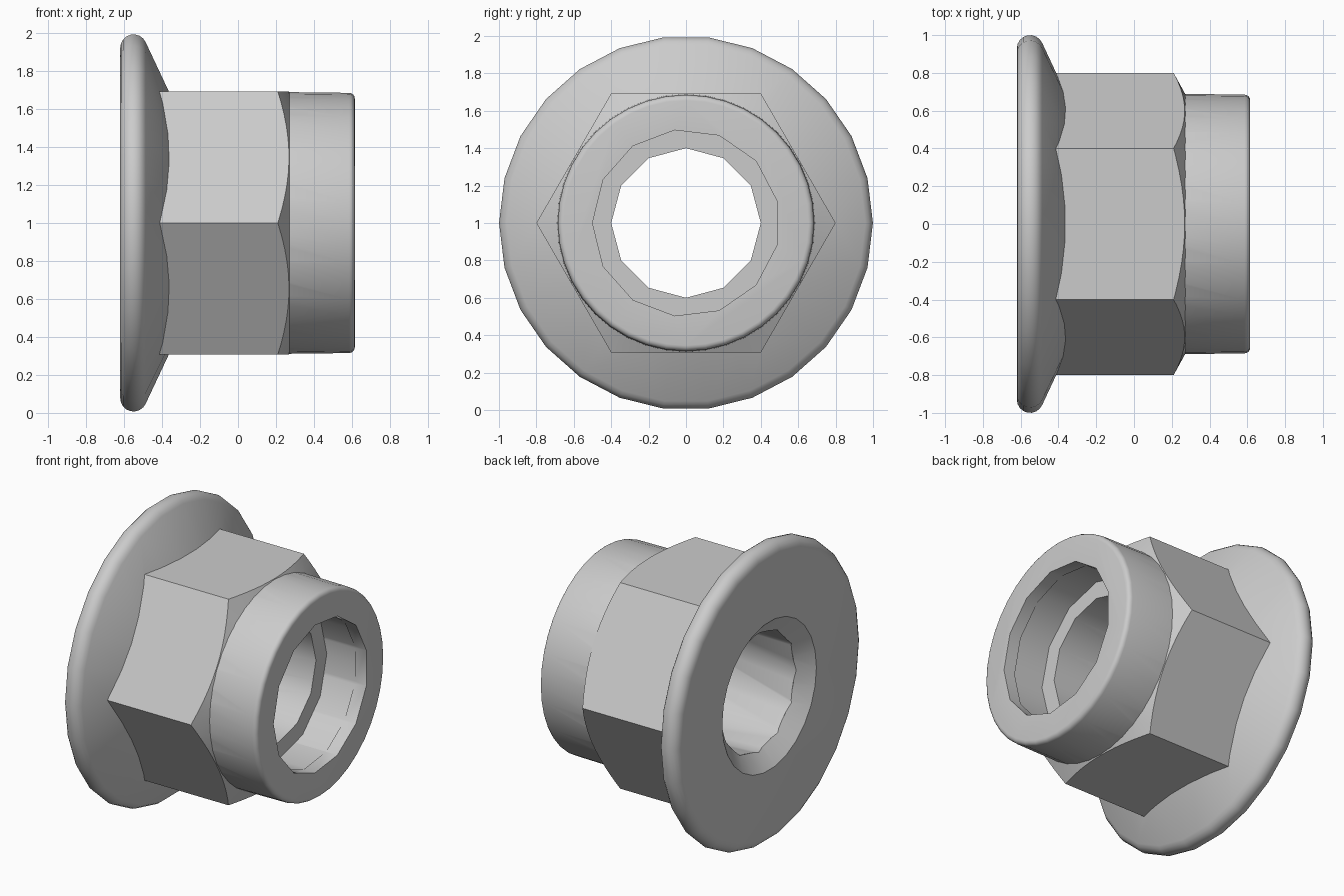
import bpy, bmesh
from math import sin, cos, pi, radians

cube = bpy.data.objects.get("Cube")
if cube:
    bpy.data.objects.remove(cube, do_unlink=True)

AXIS_Z = 1.0

steel = bpy.data.materials.new("grey_steel")
steel.use_nodes = True
colour = (0.6, 0.6, 0.6, 1)
steel.diffuse_color = colour
steel.node_tree.nodes["Principled BSDF"].inputs["Base Color"].default_value = colour


def lathe(name, profile, sides, start=pi):
    """Solid turned about the x axis from (x, radius) points, with closed ends."""
    bm = bmesh.new()
    rings = []
    for x, r in profile:
        angles = [start + 2 * pi * i / sides for i in range(sides)]
        rings.append([bm.verts.new((x, r * cos(a), AXIS_Z + r * sin(a))) for a in angles])
    for a, b in zip(rings, rings[1:]):
        for i in range(sides):
            j = (i + 1) % sides
            bm.faces.new((a[i], a[j], b[j], b[i]))
    bm.faces.new(rings[0])
    bm.faces.new(rings[-1])
    bmesh.ops.recalc_face_normals(bm, faces=bm.faces)
    mesh = bpy.data.meshes.new(name)
    bm.to_mesh(mesh)
    bm.free()
    mesh.materials.append(steel)
    obj = bpy.data.objects.new(name, mesh)
    bpy.context.collection.objects.link(obj)
    return obj


def combine(target, tool, operation):
    """Apply a boolean and discard the tool."""
    tool.hide_render = True
    mod = target.modifiers.new(operation.lower(), 'BOOLEAN')
    mod.operation = operation
    mod.solver = 'EXACT'
    mod.object = tool
    bpy.context.view_layer.objects.active = target
    bpy.ops.object.modifier_apply(modifier=mod.name)
    bpy.data.objects.remove(tool, do_unlink=True)


def arc(cx, cr, radius, a0, a1, steps):
    """Rounded corner in the (x, radius) plane, angles in degrees."""
    angles = [radians(a0 + (a1 - a0) * i / steps) for i in range(steps + 1)]
    return [(cx + radius * cos(a), cr + radius * sin(a)) for a in angles]


# Washer flange with a rounded rim and conical front
rim = arc(-0.55, 0.93, 0.07, 180, 24.6, 8)
nut = lathe("flange_nut", rim + [(-0.3, 0.56)], 26)

# Hexagonal body with its front corners turned to a cone
hexagon = lathe("hex_body", [(-0.56, 0.8), (0.28, 0.8)], 6)
chamfer = lathe("hex_chamfer", [(-0.6, 0.9), (0.155, 0.9), (0.281, 0.67)], 64)
combine(hexagon, chamfer, 'INTERSECT')
combine(nut, hexagon, 'UNION')

# Round locking collar
collar = [(0.0, 0.692)] + arc(0.585, 0.655, 0.03, 90, 0, 4)
combine(nut, lathe("collar", collar, 40), 'UNION')

# Through bore, rear countersink, front recess and its inner groove
cuts = [
    ("bore", [(-0.8, 0.4), (0.8, 0.4)], 12),
    ("countersink", [(-0.70, 0.6), (-0.532, 0.39)], 26),
    ("recess", [(0.3, 0.5), (0.8, 0.5)], 13),
    ("groove", [(0.3, 0.515), (0.53, 0.515)], 12),
]
for name, profile, sides in cuts:
    combine(nut, lathe(name, profile, sides), 'DIFFERENCE')

# Smooth turned surfaces, keep machined edges crisp
bpy.ops.object.select_all(action='DESELECT')
nut.select_set(True)
bpy.context.view_layer.objects.active = nut
bpy.ops.object.shade_smooth_by_angle(angle=radians(34))
